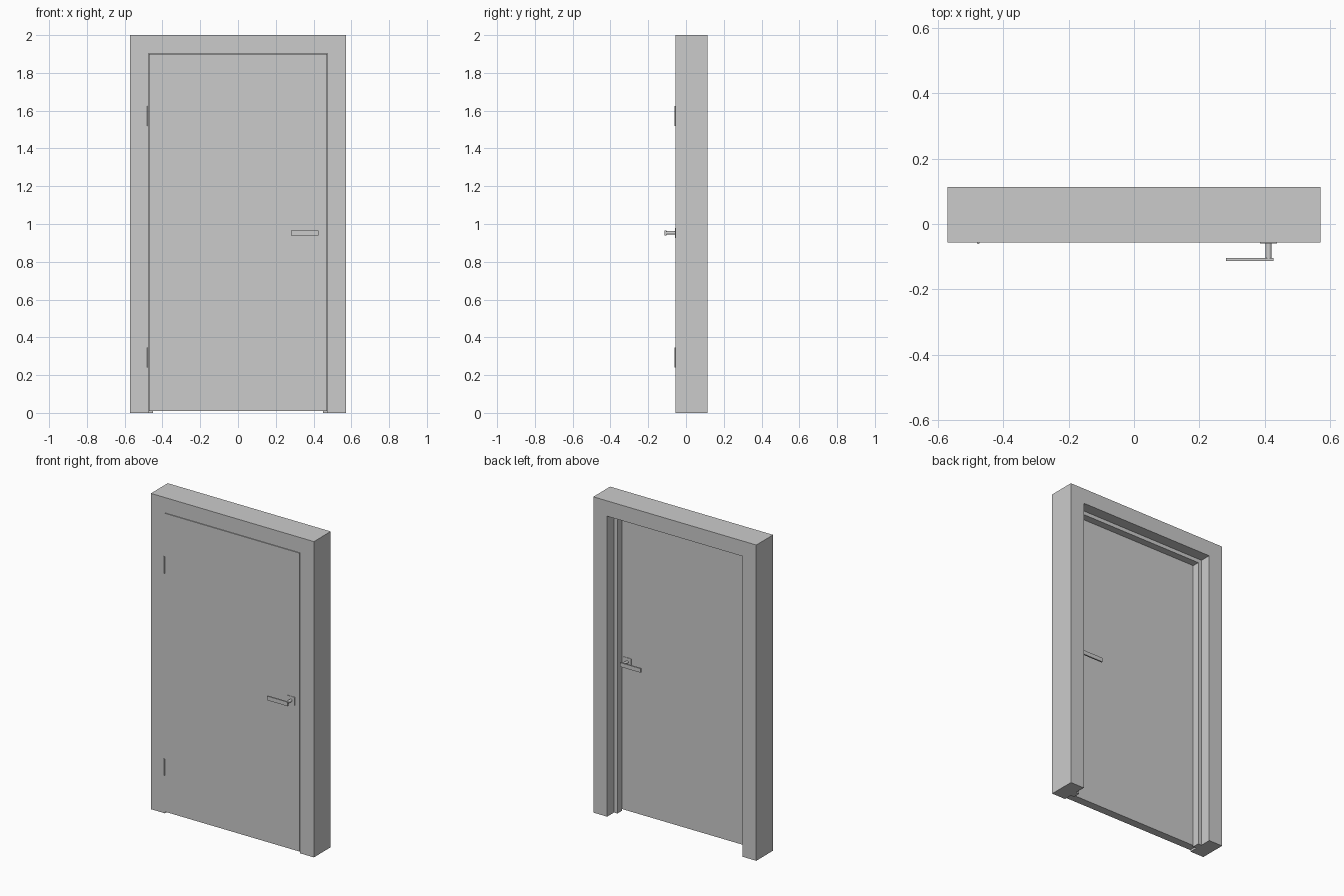
import bpy, bmesh
from math import radians
from mathutils import Matrix

if "Cube" in bpy.data.objects:
    bpy.data.objects.remove(bpy.data.objects["Cube"])

HALF_W, TOP = 0.474, 1.903      # door opening
FRONT, BACK = -0.056, 0.1125    # frame depth
DOOR_BACK = -0.004
GAP = 0.003


def finish(name, bm):
    bmesh.ops.recalc_face_normals(bm, faces=bm.faces)
    mesh = bpy.data.meshes.new(name)
    bm.to_mesh(mesh)
    bm.free()
    ob = bpy.data.objects.new(name, mesh)
    bpy.context.collection.objects.link(ob)
    return ob


def box(name, x, y, z):
    bm = bmesh.new()
    size = [b - a for a, b in (x, y, z)]
    mid = [(a + b) / 2 for a, b in (x, y, z)]
    bmesh.ops.create_cube(bm, size=1, matrix=Matrix.Translation(mid) @ Matrix.Diagonal((*size, 1)))
    return finish(name, bm)


def cylinder(name, centre, radius, depth, along_y=False):
    bm = bmesh.new()
    turn = Matrix.Rotation(radians(90 if along_y else 0), 4, 'X')
    bmesh.ops.create_cone(bm, cap_ends=True, segments=24, radius1=radius, radius2=radius,
                          depth=depth, matrix=Matrix.Translation(centre) @ turn)
    ob = finish(name, bm)
    bpy.ops.object.select_all(action='DESELECT')
    ob.select_set(True)
    bpy.context.view_layer.objects.active = ob
    bpy.ops.object.shade_smooth_by_angle(angle=radians(30))
    return ob


# Frame: stepped jamb section (offset from opening, y) swept up, across and down
section = [(0.097, FRONT), (0, FRONT), (0, DOOR_BACK + 0.001), (-0.024, DOOR_BACK + 0.001),
           (-0.024, 0.043), (0, 0.043), (0, BACK), (0.097, BACK)]
bm = bmesh.new()
rings = [[bm.verts.new((side * (HALF_W + d), y, (TOP + d) * up)) for d, y in section]
         for side, up in ((-1, 0), (-1, 1), (1, 1), (1, 0))]
for a, b in zip(rings, rings[1:]):
    for i in range(len(section)):
        j = (i + 1) % len(section)
        bm.faces.new((a[i], a[j], b[j], b[i]))
bm.faces.new(rings[0])
bm.faces.new(rings[-1])
finish("door_frame", bm)

# Door leaf, flush with the frame front
box("door_leaf", (-HALF_W + GAP, HALF_W - GAP), (FRONT, DOOR_BACK), (0.01, TOP - GAP))

# Hinge barrels
for name, z in (("lower_hinge", 0.292), ("upper_hinge", 1.573)):
    cylinder(name, (-0.477, FRONT - 0.001, z), 0.004, 0.106)

# Lever handles on both faces
for label, face, s in (("front", FRONT, -1), ("back", DOOR_BACK, 1)):
    def span(a, b):
        return tuple(sorted((face + s * a, face + s * b)))
    box(label + "_handle_plate", (0.386, 0.438), span(0, 0.003), (0.927, 0.979))
    cylinder(label + "_handle_neck", (0.412, face + s * 0.026, 0.953), 0.009, 0.046, along_y=True)
    box(label + "_handle_lever", (0.281, 0.427), span(0.0475, 0.0565), (0.94, 0.966))
